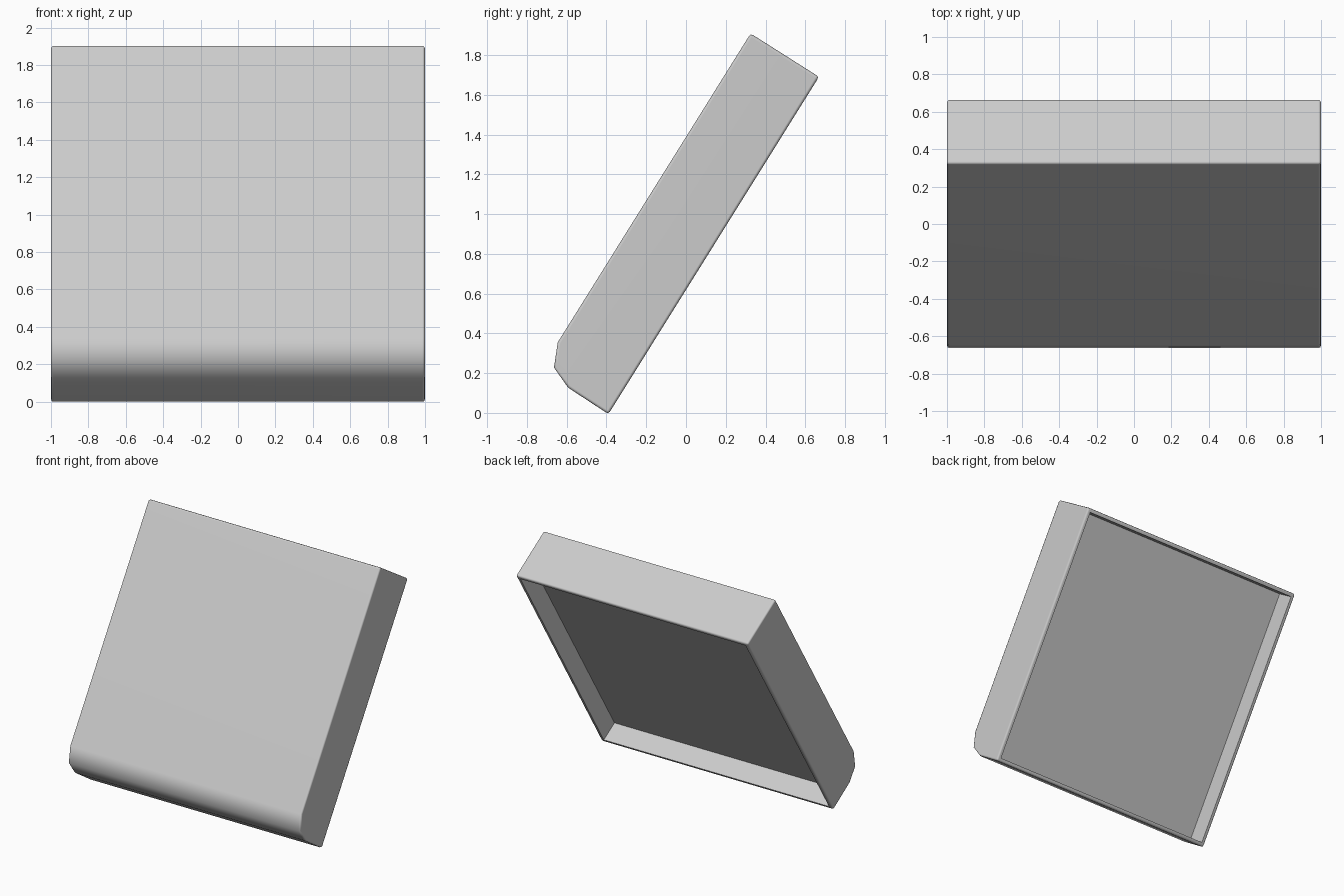
import bpy, bmesh, math
from mathutils import Vector

if "Cube" in bpy.data.objects:
    bpy.data.objects.remove(bpy.data.objects["Cube"])

# Side profile (y, z) of the leaning tray
profile = [(-0.39, -0.006), (0.669, 1.69), (0.325, 1.908),
           (-0.645, 0.355), (-0.664, 0.228), (-0.593, 0.127)]
half_width = 1.0
rim = 0.022
depth = 0.155

bm = bmesh.new()
left = bm.faces.new([bm.verts.new((-half_width, y, z)) for y, z in profile])
ext = bmesh.ops.extrude_face_region(bm, geom=[left])
bmesh.ops.translate(bm, vec=(2 * half_width, 0, 0),
                    verts=[v for v in ext["geom"] if isinstance(v, bmesh.types.BMVert)])
bmesh.ops.recalc_face_normals(bm, faces=bm.faces[:])

# Small rounding on the square outer edges
sharp = [e for e in bm.edges if e.calc_face_angle(0) > math.radians(50)]
bmesh.ops.bevel(bm, geom=sharp, offset=0.014, segments=2, profile=0.5, affect='EDGES')
bm.normal_update()

# Shallow recess in the open back
out = Vector((0, 1.696, -1.059)).normalized()
back = max((f for f in bm.faces if f.normal.dot(out) > 0.99), key=lambda f: f.calc_area())
bmesh.ops.inset_region(bm, faces=[back], thickness=rim)
ext = bmesh.ops.extrude_face_region(bm, geom=[back])
bmesh.ops.translate(bm, vec=-out * depth,
                    verts=[v for v in ext["geom"] if isinstance(v, bmesh.types.BMVert)])
if back.is_valid:
    bmesh.ops.delete(bm, geom=[back], context='FACES_ONLY')
bmesh.ops.recalc_face_normals(bm, faces=bm.faces[:])

mesh = bpy.data.meshes.new("leaning_tray")
bm.to_mesh(mesh)
bm.free()
tray = bpy.data.objects.new("leaning_tray", mesh)
bpy.context.collection.objects.link(tray)
bpy.context.view_layer.objects.active = tray
tray.select_set(True)
bpy.ops.object.shade_smooth_by_angle(angle=math.radians(50))

# Keep the large flat faces evenly shaded
wn = tray.modifiers.new("flat_shading", 'WEIGHTED_NORMAL')
wn.keep_sharp = True
